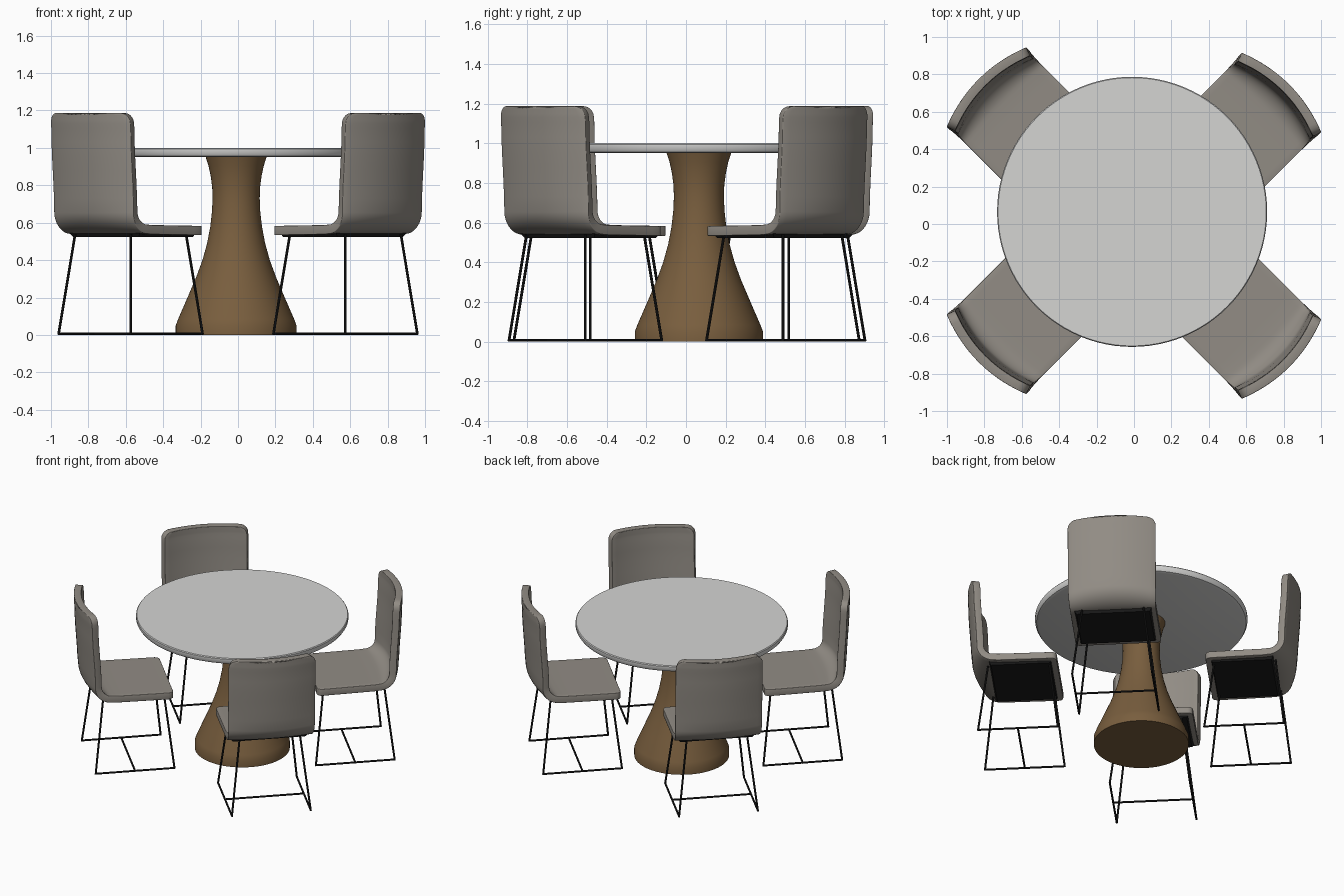
import bpy, bmesh, math
from mathutils import Vector, Matrix

if "Cube" in bpy.data.objects:
    bpy.data.objects.remove(bpy.data.objects["Cube"])


def material(name, rgb):
    m = bpy.data.materials.new(name)
    m.diffuse_color = (*rgb, 1)
    m.use_nodes = True
    m.node_tree.nodes["Principled BSDF"].inputs["Base Color"].default_value = m.diffuse_color
    return m


STONE = material("pale grey top", (0.66, 0.66, 0.65))
WOOD = material("brown wood", (0.19, 0.112, 0.048))
FABRIC = material("warm grey fabric", (0.285, 0.262, 0.232))
BLACK = material("black metal", (0.011, 0.011, 0.011))


def finish(name, bm, mat, angle=35, bevel=0, thickness=0, matrix=None):
    bmesh.ops.recalc_face_normals(bm, faces=bm.faces)
    me = bpy.data.meshes.new(name)
    bm.to_mesh(me)
    bm.free()
    me.materials.append(mat)
    ob = bpy.data.objects.new(name, me)
    bpy.context.collection.objects.link(ob)
    if matrix:
        ob.matrix_world = matrix
    bpy.ops.object.select_all(action='DESELECT')
    ob.select_set(True)
    bpy.context.view_layer.objects.active = ob
    bpy.ops.object.shade_smooth_by_angle(angle=math.radians(angle))
    if thickness:
        s = ob.modifiers.new("thickness", 'SOLIDIFY')
        s.thickness, s.offset, s.use_even_offset = thickness, 0, True
    if bevel:
        b = ob.modifiers.new("soft edge", 'BEVEL')
        b.width, b.segments, b.limit_method = bevel, 3, 'ANGLE'
        b.angle_limit = math.radians(40)
    return ob


def lathe(name, profile, mat, centre, steps=96):
    bm = bmesh.new()
    vs = [bm.verts.new((r, 0, z)) for r, z in profile]
    es = [bm.edges.new(p) for p in zip(vs, vs[1:])]
    bmesh.ops.spin(bm, geom=vs + es, axis=(0, 0, 1), cent=(0, 0, 0),
                   angle=math.tau, steps=steps, use_duplicate=False)
    bmesh.ops.remove_doubles(bm, verts=bm.verts, dist=1e-5)
    return finish(name, bm, mat, matrix=Matrix.Translation(centre))


def rod(bm, a, b, r=0.007):
    a, b = Vector(a), Vector(b)
    d = b - a
    m = Matrix.Translation((a + b) / 2) @ d.to_track_quat('Z', 'Y').to_matrix().to_4x4()
    bmesh.ops.create_cone(bm, cap_ends=True, segments=8, radius1=r, radius2=r,
                          depth=d.length + r, matrix=m)


def smoothstep(x):
    x = max(0, min(1, x))
    return x * x * (3 - 2 * x)


# Table: round top and flared pedestal
TABLE = (-0.01, 0.065, 0)
lathe("table_top", [(0, 0.95), (0.695, 0.95), (0.712, 0.956), (0.722, 0.972),
                    (0.722, 0.994), (0.717, 1.0), (0, 1.0)], STONE, TABLE)
lathe("pedestal", [(0, 0), (0.323, 0), (0.323, 0.05), (0.31, 0.085), (0.26, 0.2),
                   (0.213, 0.31), (0.18, 0.4), (0.155, 0.49), (0.138, 0.58),
                   (0.129, 0.66), (0.126, 0.73), (0.128, 0.79), (0.136, 0.85),
                   (0.148, 0.905), (0.164, 0.955), (0, 0.955)], WOOD, TABLE)

# Chair side profile (distance inward from the back, height): seat, bend, back
HALF = 0.2925
profile = [(0.572 - d, 0.558) for d in (0, 0.004, 0.012, 0.022, 0.035)]
profile += [(0.535 - 0.0395 * i, 0.558 + 0.0005 * i) for i in range(1, 10)]
for i in range(10):
    a = math.radians(10 * i)
    profile.append((0.145 - 0.092 * math.sin(a), 0.657 - 0.092 * math.cos(a)))
profile += [(0.053 - 0.022 * smoothstep(i / 6), 0.657 + 0.075 * i) for i in range(1, 7)]
profile += [(0.028, 1.187 - d) for d in (0.055, 0.038, 0.023, 0.012, 0.004, 0)]


def shell(matrix):
    bm = bmesh.new()
    n, rows, run = 16, [], [0]
    for p, q in zip(profile, profile[1:]):
        run.append(run[-1] + math.dist(p, q))
    for (t, z), s in zip(profile, run):
        # rounded corners at both ends, and a back that wraps the sitter
        half = HALF
        for d, r in ((s, 0.035), (run[-1] - s, 0.055)):
            if d < r:
                half -= r - math.sqrt(r * r - (r - d) ** 2)
        bow = 0.058 * smoothstep((s - 0.33) / 0.3)
        row = []
        for i in range(n + 1):
            w = half * (2 * i / n - 1)
            row.append(bm.verts.new((w, t - bow * (1 - (w / HALF) ** 2), z)))
        rows.append(row)
    for a, b in zip(rows, rows[1:]):
        for i in range(n):
            bm.faces.new((a[i], a[i + 1], b[i + 1], b[i]))
    finish("chair_shell", bm, FABRIC, 50, bevel=0.014, thickness=0.05, matrix=matrix)


def under_panel(matrix):
    bm = bmesh.new()
    bmesh.ops.create_cube(bm, size=1, matrix=Matrix.Translation((0, 0.325, 0.534))
                          @ Matrix.Diagonal((0.53, 0.43, 0.022, 1)))
    # narrower lower face
    for v in bm.verts:
        if v.co.z < 0.53:
            v.co.x *= 0.94
            v.co.y = 0.325 + (v.co.y - 0.325) * 0.94
    finish("seat_under_panel", bm, BLACK, matrix=matrix)


def frame(matrix):
    bm = bmesh.new()
    mid, foot, top, z0 = 0.308, 0.272, 0.21, 0.007
    for x in (-1, 1):
        for y in (-1, 1):
            rod(bm, (x * foot, mid + y * foot, z0), (x * top, mid + y * top, 0.535))
        rod(bm, (x * foot, mid - foot, z0), (x * foot, mid + foot, z0))
    rod(bm, (-foot, mid, z0), (foot, mid, z0))
    finish("chair_wire_frame", bm, BLACK, matrix=matrix)


# Four chairs facing the middle: back position and turn
for x, y, turn in ((0.792, 0.706, 135), (-0.792, 0.735, 225),
                   (-0.792, -0.70, 315), (0.792, -0.725, 45)):
    m = Matrix.Translation((x, y, 0)) @ Matrix.Rotation(math.radians(turn), 4, 'Z')
    shell(m)
    under_panel(m)
    frame(m)
